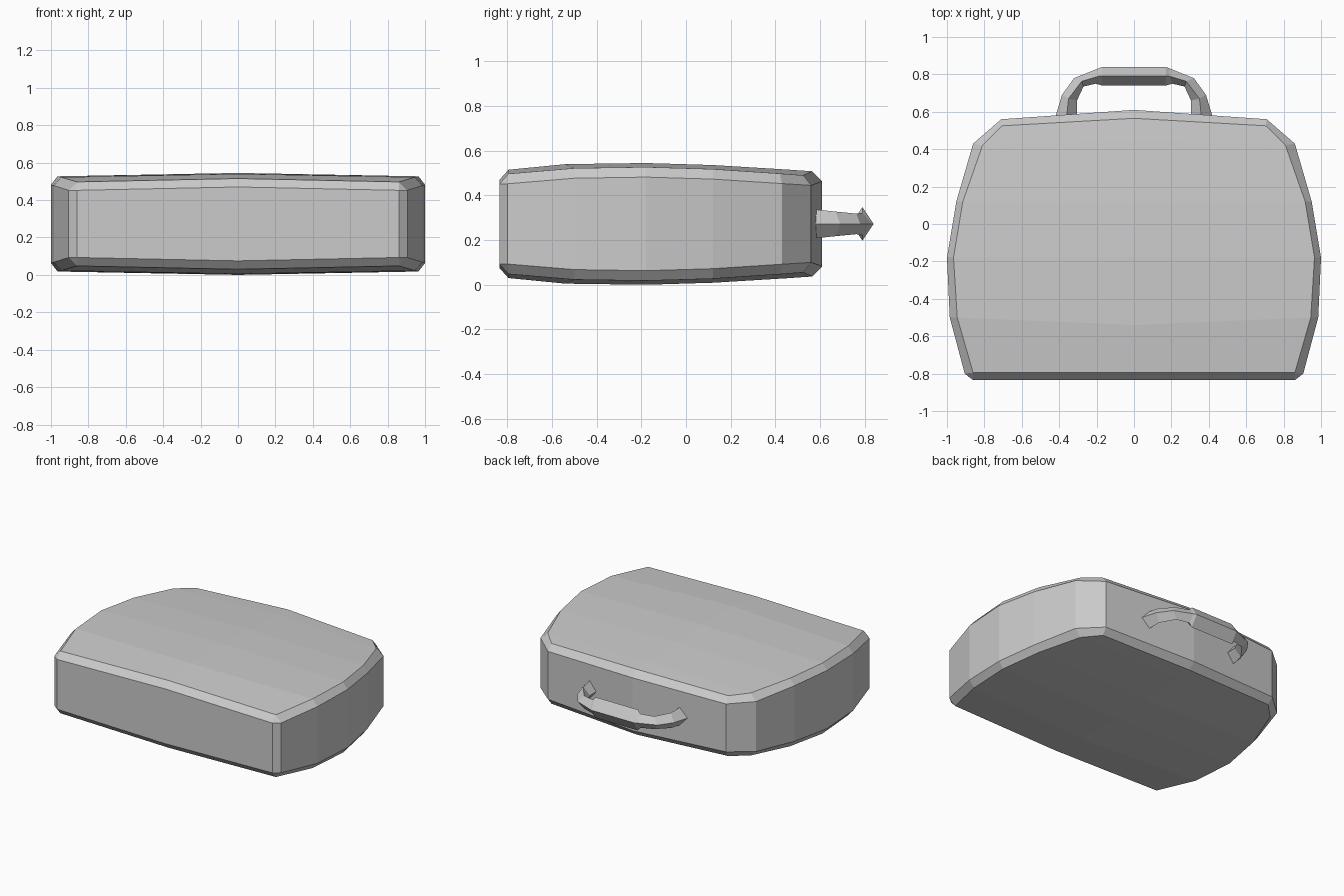
import bpy

if "Cube" in bpy.data.objects:
    bpy.data.objects.remove(bpy.data.objects["Cube"])

MID = 0.2725  # mid height of the case


def make_object(name, verts, faces, mirror):
    mesh = bpy.data.meshes.new(name)
    mesh.from_pydata(verts, [], faces)
    obj = bpy.data.objects.new(name, mesh)
    bpy.context.collection.objects.link(obj)
    obj.location.z = MID
    mod = obj.modifiers.new("mirror", 'MIRROR')
    mod.use_axis = mirror
    mod.merge_threshold = 0.0005
    return obj


# Case: one quarter (right, upper), mirrored in x and z
# stations: centre y, centre z, lid edge (x, y), wall edge (x, y)
stations = [
    (-0.795, 0.515, (0.86, -0.795), (0.905, -0.80)),
    (-0.54, 0.540, (0.945, -0.50), (0.985, -0.50)),
    (-0.18, 0.545, (0.965, -0.18), (1.00, -0.18)),
    (0.12, 0.536, (0.915, 0.12), (0.95, 0.12)),
    (0.45, 0.516, (0.81, 0.42), (0.86, 0.43)),
    (0.565, 0.508, (0.705, 0.525), (0.71, 0.56)),
]
DROP, BEVEL = 0.018, 0.045
verts, faces = [], []


def add(x, y, z):
    verts.append((x, y, z - MID))
    return len(verts) - 1


centre = [add(0, cy, cz) for cy, cz, _, _ in stations]
lid = [add(*e, cz - DROP) for _, cz, e, _ in stations]

# Wall outline from the front middle round to the back middle
outline = [(0, -0.835, 0.515 - BEVEL), (0.86, -0.835, 0.515 - DROP - BEVEL)]
outline += [(*w, cz - DROP - BEVEL) for _, cz, _, w in stations]
outline.append((0, 0.61, 0.508 - BEVEL))
wall = [add(*p) for p in outline]
base = [add(x, y, MID) for x, y, _ in outline]
inner = [centre[0], lid[0]] + lid + [centre[-1]]

for i in range(len(stations) - 1):
    faces.append((centre[i], lid[i], lid[i + 1], centre[i + 1]))
for i in range(len(wall) - 1):
    faces.append((base[i], base[i + 1], wall[i + 1], wall[i]))
    ring = (wall[i], wall[i + 1], inner[i + 1], inner[i])
    faces.append(tuple(dict.fromkeys(ring)))
make_object("case_body", verts, faces, (True, False, True))

# Handle: diamond sections (outer, ridge, inner, half height), mirrored in x
sections = [
    ((0.42, 0.575), (0.36, 0.575), (0.305, 0.575), 0.065),
    ((0.385, 0.69), (0.35, 0.67), (0.305, 0.66), 0.055),
    ((0.32, 0.78), (0.28, 0.763), (0.27, 0.735), 0.046),
    ((0.19, 0.832), (0.19, 0.79), (0.205, 0.75), 0.05),
    ((0.17, 0.84), (0.17, 0.79), (0.17, 0.74), 0.075),
    ((0, 0.84), (0, 0.79), (0, 0.74), 0.075),
]
hv = []
for o, r, n, h in sections:
    hv += [(*o, 0), (*r, h), (*n, 0), (*r, -h)]
hf = [(0, 1, 2, 3)]
for s in range(len(sections) - 1):
    a = s * 4
    for k in range(4):
        j = (k + 1) % 4
        hf.append((a + k, a + 4 + k, a + 4 + j, a + j))
make_object("handle", hv, hf, (True, False, False))
